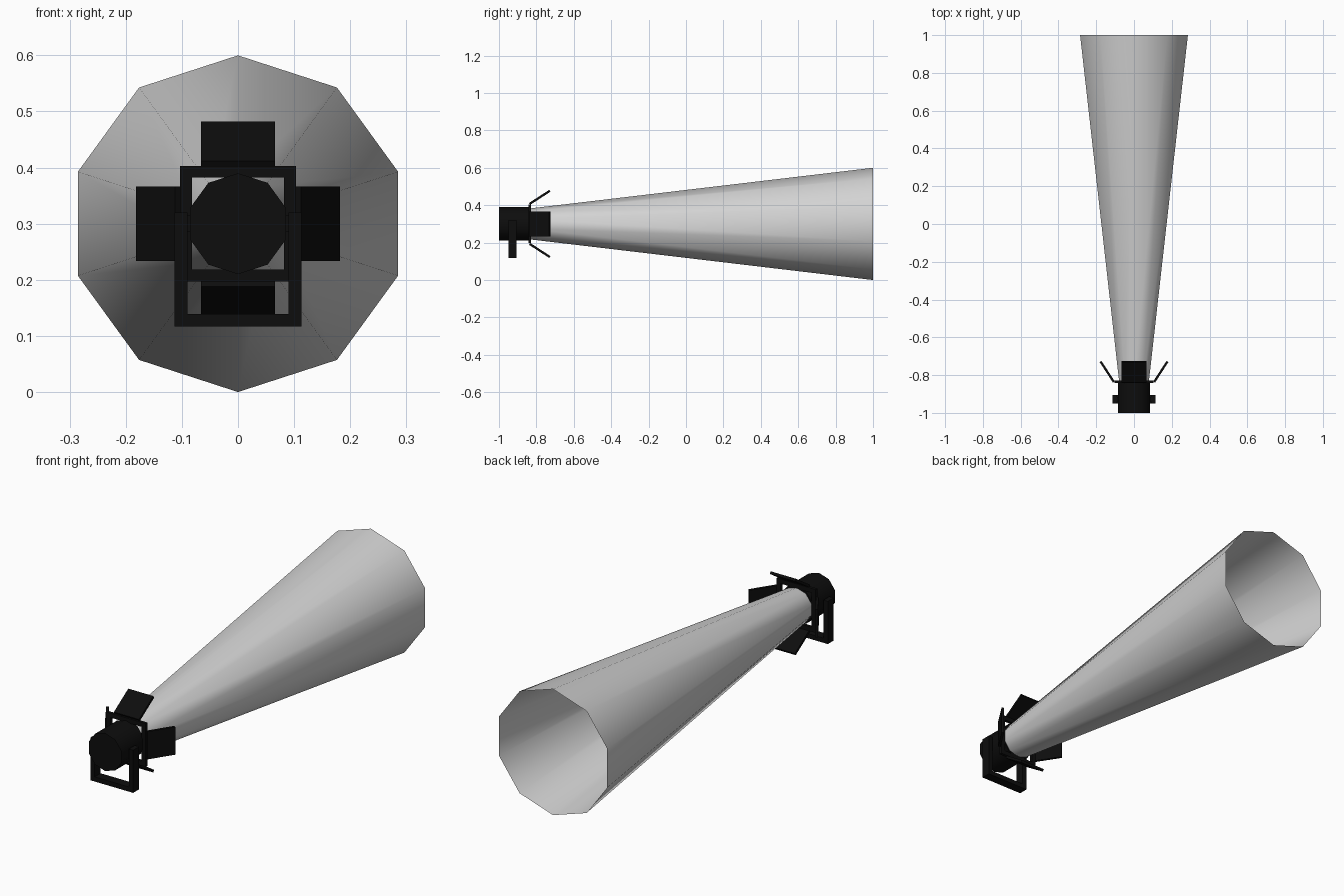
import bpy, bmesh, math
from mathutils import Matrix

if "Cube" in bpy.data.objects:
    bpy.data.objects.remove(bpy.data.objects["Cube"])

CZ = 0.30  # height of the lamp axis


def material(name, value):
    m = bpy.data.materials.new(name)
    m.diffuse_color = (value, value, value, 1)
    m.use_nodes = True
    m.node_tree.nodes["Principled BSDF"].inputs["Base Color"].default_value = m.diffuse_color
    return m


BLACK = material("matte black", 0.004)
LIGHT = material("pale light", 0.65)


def finish(name, bm, mat):
    bmesh.ops.recalc_face_normals(bm, faces=bm.faces)
    mesh = bpy.data.meshes.new(name)
    bm.to_mesh(mesh)
    bm.free()
    mesh.materials.append(mat)
    ob = bpy.data.objects.new(name, mesh)
    bpy.context.collection.objects.link(ob)
    return ob


def add_box(bm, x0, x1, y0, y1, z0, z1):
    m = Matrix.Translation(((x0 + x1) / 2, (y0 + y1) / 2, (z0 + z1) / 2))
    m = m @ Matrix.Diagonal((x1 - x0, y1 - y0, z1 - z0, 1))
    bmesh.ops.create_cube(bm, size=1, matrix=m)


def tube(name, y0, r0, y1, r1, caps, mat, sides=10):
    """Ten-sided tube along y with a corner at the top."""
    bm = bmesh.new()
    rings = []
    for y, r in ((y0, r0), (y1, r1)):
        rings.append([bm.verts.new((r * math.sin(math.tau * i / sides), y,
                                    CZ + r * math.cos(math.tau * i / sides)))
                      for i in range(sides)])
    for i in range(sides):
        j = (i + 1) % sides
        bm.faces.new((rings[0][i], rings[0][j], rings[1][j], rings[1][i]))
    if caps:
        for ring in rings:
            bm.faces.new(ring)
    return finish(name, bm, mat)


# Lamp housing and open light beam
housing = tube("lamp_housing", -1.0, 0.09, -0.832, 0.09, True, BLACK)
beam = tube("light_beam", -0.832, 0.083, 1.0, 0.30, False, LIGHT)
for ob, angle in ((housing, 40), (beam, 60)):
    bpy.ops.object.select_all(action='DESELECT')
    bpy.context.view_layer.objects.active = ob
    ob.select_set(True)
    bpy.ops.object.shade_smooth_by_angle(angle=math.radians(angle))

# Square frame around the mouth of the lamp
bm = bmesh.new()
OUT, INN = 0.103, 0.082
for s in (-1, 1):
    a, b = sorted((s * INN, s * OUT))
    add_box(bm, a, b, -0.842, -0.828, CZ - OUT, CZ + OUT)
    add_box(bm, -INN, INN, -0.842, -0.828, CZ + a, CZ + b)
finish("door_frame", bm, BLACK)

# U-shaped mounting yoke
bm = bmesh.new()
for s in (-1, 1):
    a, b = sorted((s * 0.09, s * 0.113))
    add_box(bm, a, b, -0.95, -0.905, 0.117, 0.32)
    # Pivot joining the arm to the housing
    a, b = sorted((s * 0.08, s * 0.092))
    add_box(bm, a, b, -0.94, -0.915, 0.285, 0.315)
add_box(bm, -0.09, 0.09, -0.95, -0.905, 0.117, 0.139)
finish("yoke", bm, BLACK)

# Four flared barn doors, one turned copy per side
START, END = (-0.836, 0.107), (-0.728, 0.177)  # (y, distance from axis)
dy, dr = END[0] - START[0], END[1] - START[1]
length = math.hypot(dy, dr)
for k, side in enumerate(("top", "right", "bottom", "left")):
    bm = bmesh.new()
    add_box(bm, -0.066, 0.066, 0, length, -0.006, 0.006)
    place = (Matrix.Translation((0, 0, CZ))
             @ Matrix.Rotation(k * math.pi / 2, 4, 'Y')
             @ Matrix.Translation((0, START[0], START[1]))
             @ Matrix.Rotation(math.atan2(dr, dy), 4, 'X'))
    bm.transform(place)
    finish("barn_door_" + side, bm, BLACK)
